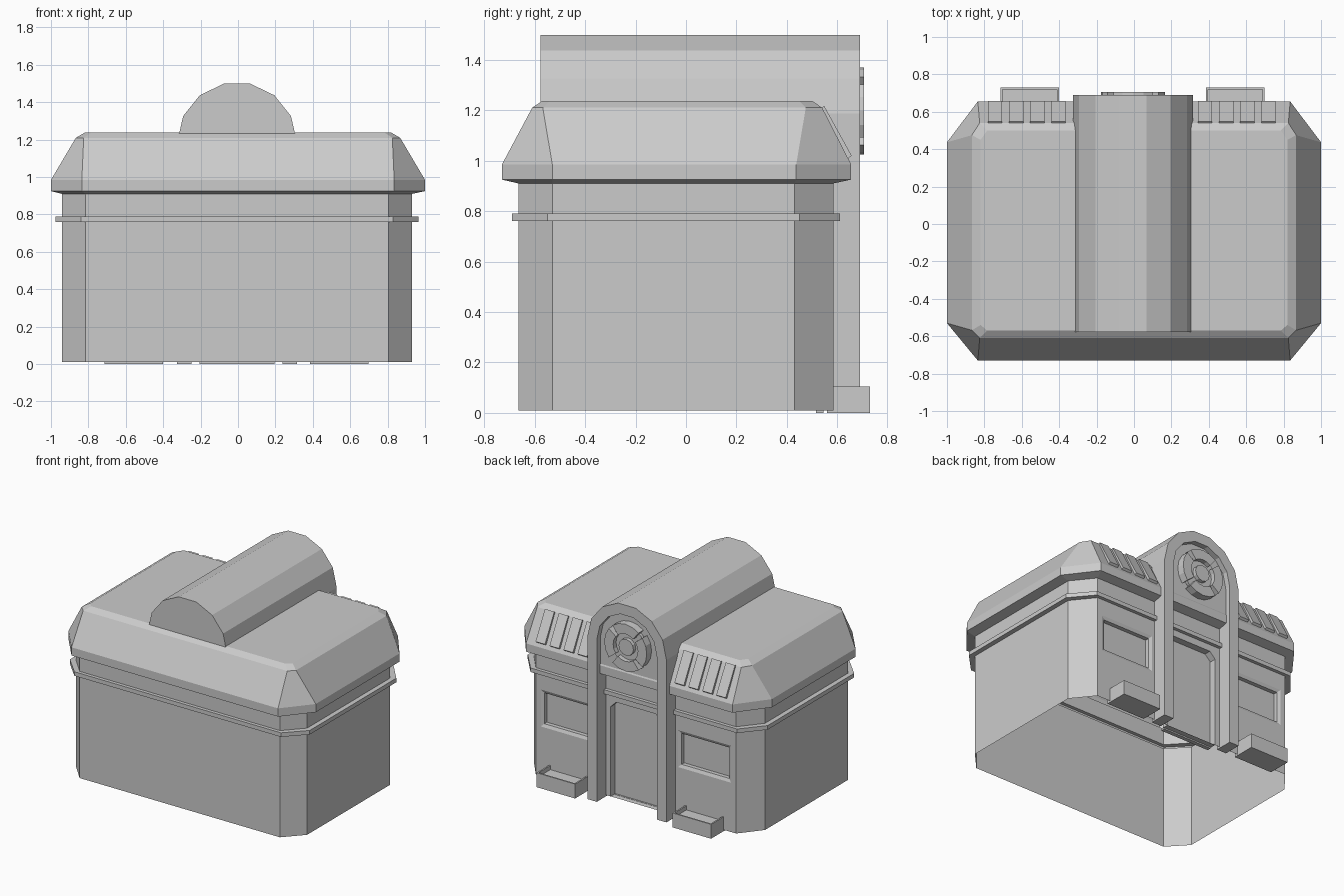
import bpy, bmesh, math
from mathutils import Vector

old = bpy.data.objects.get("Cube")
if old:
    bpy.data.objects.remove(old, do_unlink=True)

grey = bpy.data.materials.new("plain grey")
grey.use_nodes = True
grey.diffuse_color = (0.6, 0.6, 0.6, 1)
grey.node_tree.nodes["Principled BSDF"].inputs["Base Color"].default_value = (0.6, 0.6, 0.6, 1)

CX = -0.005  # the building sits a hair off centre


def finish(name, bm, recalc=True):
    if recalc:
        bmesh.ops.recalc_face_normals(bm, faces=bm.faces)
    mesh = bpy.data.meshes.new(name)
    bm.to_mesh(mesh)
    bm.free()
    mesh.materials.append(grey)
    obj = bpy.data.objects.new(name, mesh)
    bpy.context.collection.objects.link(obj)
    return obj


def prism(name, points, axis, start, end):
    """Extrude an outline: (x, z) along y, or (y, z) along x."""
    bm = bmesh.new()

    def place(p, d):
        return (p[0], d, p[1]) if axis == "y" else (d, p[0], p[1])

    a = [bm.verts.new(place(p, start)) for p in points]
    b = [bm.verts.new(place(p, end)) for p in points]
    bm.faces.new(a)
    bm.faces.new(b)
    for i in range(len(a)):
        j = (i + 1) % len(a)
        bm.faces.new((a[i], a[j], b[j], b[i]))
    return finish(name, bm)


def arc(radius, centre_z, start, end, steps):
    out = []
    for i in range(steps + 1):
        t = math.radians(start + (end - start) * i / steps)
        out.append((CX + radius * math.cos(t), centre_z + radius * math.sin(t)))
    return out


# Walls, trim band, eaves and roof: one shell of stacked eight-sided rings
wall = (CX, 0.935, -0.665, 0.585, 0.81, -0.53, 0.43)
band = (CX, 0.97, -0.69, 0.61, 0.835, -0.55, 0.45)
eave = (0, 1.0, -0.73, 0.655, 0.835, -0.53, 0.437)
shoulder = (0, 0.867, -0.61, 0.54, 0.825, -0.568, 0.475)
crown = (0, 0.82, -0.57, 0.50, 0.785, -0.54, 0.45)
levels = [(wall, 0.01), (wall, 0.76), (band, 0.76), (band, 0.79), (wall, 0.79),
          (wall, 0.91), (eave, 0.925), (eave, 0.985), (shoulder, 1.21), (crown, 1.237)]

bm = bmesh.new()
rings = []
for (cx, hx, front, back, fx, fy, by), z in levels:
    outline = [(fx, front), (hx, fy), (hx, by), (fx, back),
               (-fx, back), (-hx, by), (-hx, fy), (-fx, front)]
    rings.append([bm.verts.new((cx + x, y, z)) for x, y in outline])
for low, high in zip(rings, rings[1:]):
    for i in range(8):
        j = (i + 1) % 8
        bm.faces.new((low[i], low[j], high[j], high[i]))
bm.faces.new(rings[-1])
bm.normal_update()


# Cut the entrance wall into panels, then sink the windows and the doorway
def entrance_faces():
    return [f for f in bm.faces
            if f.normal.y > 0.9 and f.calc_center_median().z < 0.76
            and f.calc_center_median().y > 0.5]


DOOR, WIN_IN, WIN_OUT, WIN_LOW, WIN_TOP, DOOR_TOP = 0.205, 0.34, 0.77, 0.37, 0.64, 0.71
cuts = [((CX + s * x, 0, 0), (1, 0, 0)) for s in (-1, 1) for x in (DOOR, WIN_IN, WIN_OUT)]
cuts += [((0, 0, z), (0, 0, 1)) for z in (WIN_LOW, WIN_TOP, DOOR_TOP)]
for co, no in cuts:
    faces = entrance_faces()
    edges = {e for f in faces for e in f.edges}
    verts = {v for f in faces for v in f.verts}
    bmesh.ops.bisect_plane(bm, geom=faces + list(edges) + list(verts),
                           plane_co=co, plane_no=no, dist=0.0001)
    bm.normal_update()

windows, door = [], []
for f in entrance_faces():
    c = f.calc_center_median()
    x = abs(c.x - CX)
    if WIN_IN < x < WIN_OUT and WIN_LOW < c.z < WIN_TOP:
        windows.append(f)
    elif x < DOOR and c.z < DOOR_TOP:
        door.append(f)
bmesh.ops.inset_region(bm, faces=windows, thickness=0.022, depth=-0.01, use_even_offset=True)
bmesh.ops.inset_region(bm, faces=windows, thickness=0, depth=-0.03)
bmesh.ops.inset_region(bm, faces=door, thickness=0, depth=-0.05, use_boundary=True)
finish("walls_and_roof", bm, recalc=False)

# Doorway corner pieces
for side, s in (("left", 1), ("right", -1)):
    x = CX + s * DOOR
    prism(side + "_door_corner",
          [(x, DOOR_TOP), (x - s * 0.045, DOOR_TOP), (x, DOOR_TOP - 0.045)], "y", 0.536, 0.585)
prism("door_sill", [(CX - 0.2, 0), (CX + 0.2, 0), (CX + 0.2, 0.012), (CX - 0.2, 0.012)],
      "y", 0.515, 0.545)

# Barrel vault over the roof, entrance arch and the wall inside it
R_OUT, R_IN, SPRING = 0.32, 0.243, 1.187
prism("barrel_vault", arc(R_OUT, SPRING, 0, 180, 7), "y", -0.577, 0.64)
outer = arc(R_OUT, SPRING, 0, 180, 7)
inner = arc(R_IN, SPRING, 180, 0, 7)
frame = [(CX + R_OUT, 0)] + outer + [(CX - R_OUT, 0), (CX - R_IN, 0)] + inner + [(CX + R_IN, 0)]
prism("entrance_arch", frame, "y", 0.56, 0.69)
prism("arch_infill", [(CX + 0.25, 0.985)] + arc(0.25, SPRING, 0, 180, 7) + [(CX - 0.25, 0.985)],
      "y", 0.52, 0.65)

# Round emblem: four ring segments around a stepped hub
EMBLEM_Z = 1.197
for i in range(4):
    a = 90 * i - 38
    prism(f"emblem_segment_{i + 1}",
          arc(0.172, EMBLEM_Z, a, a + 76, 4) + arc(0.1, EMBLEM_Z, a + 76, a, 4), "y", 0.64, 0.706)
prism("emblem_disc", arc(0.14, EMBLEM_Z, 0, 345, 23), "y", 0.64, 0.672)
prism("emblem_hub", arc(0.06, EMBLEM_Z, 0, 330, 11), "y", 0.64, 0.7)

# Raised slats on the entrance-side roof slope, and planters beside the arch
slat = [(0.53, 1.205), (0.548, 1.217), (0.657, 1.02), (0.638, 1.005)]
for side, s in (("left", 1), ("right", -1)):
    for i in range(4):
        x = -0.012 + s * (0.392 + 0.113 * i)
        prism(f"{side}_roof_slat_{i + 1}", slat, "x", x - 0.038, x + 0.038)

    bm = bmesh.new()
    bmesh.ops.create_cube(bm, size=1)
    for v in bm.verts:
        v.co = Vector((-0.008 + s * 0.55 + v.co.x * 0.312, 0.645 + v.co.y * 0.17, 0.0525 + v.co.z * 0.105))
    bm.normal_update()
    top = [f for f in bm.faces if f.normal.z > 0.9]
    bmesh.ops.inset_region(bm, faces=top, thickness=0.015, depth=0)
    bmesh.ops.inset_region(bm, faces=top, thickness=0, depth=-0.03)
    finish(side + "_planter", bm, recalc=False)
